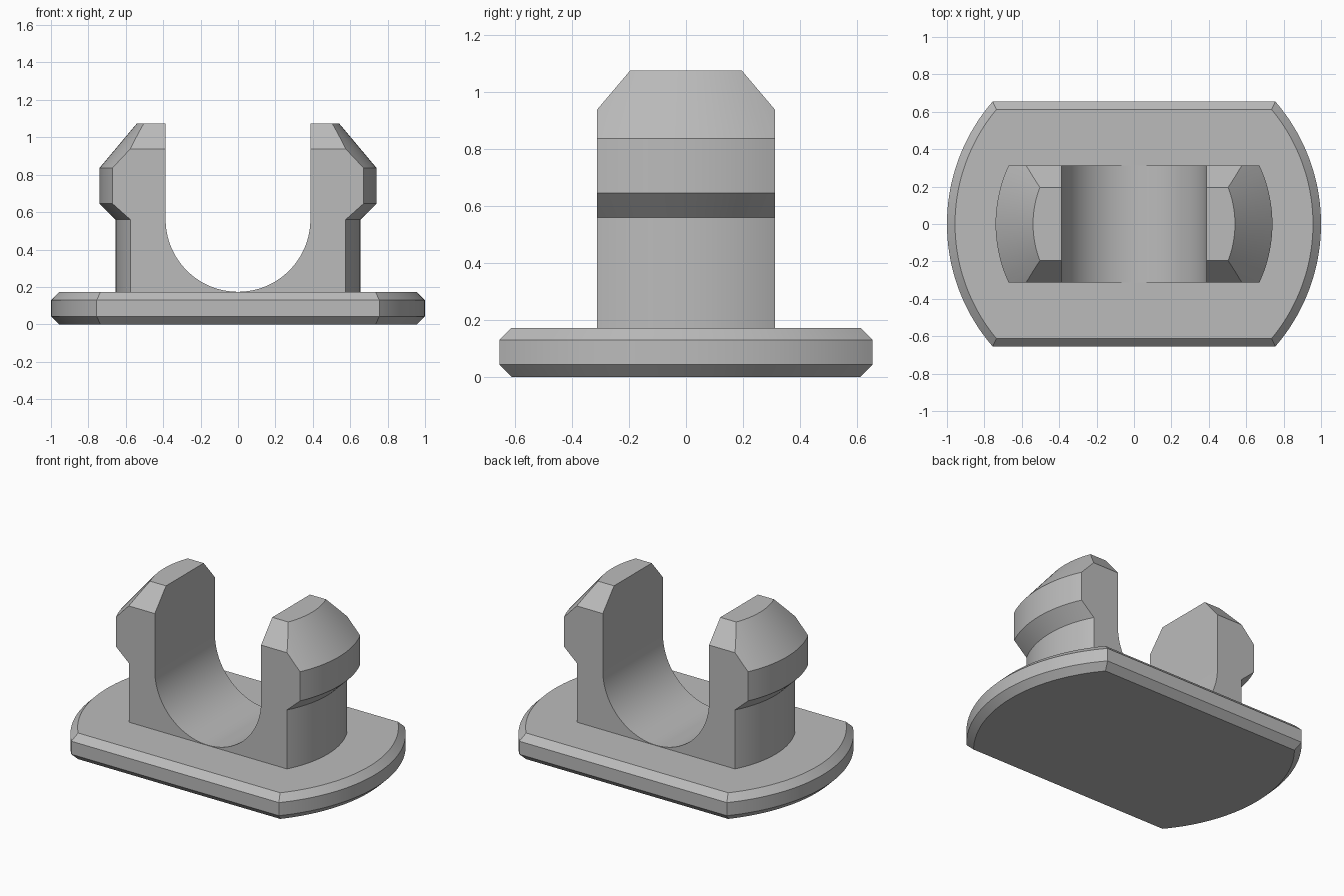
import bpy, bmesh, math

if "Cube" in bpy.data.objects:
    bpy.data.objects.remove(bpy.data.objects["Cube"])

grey = bpy.data.materials.new("plain_grey")
grey.diffuse_color = (0.5, 0.5, 0.5, 1)
grey.use_nodes = True
grey.node_tree.nodes["Principled BSDF"].inputs["Base Color"].default_value = grey.diffuse_color


def loft(name, rings):
    """Closed solid through rings that have equal point counts."""
    bm = bmesh.new()
    loops = [[bm.verts.new(p) for p in ring] for ring in rings]
    n = len(loops[0])
    for a, b in zip(loops, loops[1:]):
        for i in range(n):
            j = (i + 1) % n
            bm.faces.new((a[i], a[j], b[j], b[i]))
    bm.faces.new(loops[0][::-1])
    bm.faces.new(loops[-1])
    bmesh.ops.recalc_face_normals(bm, faces=bm.faces)
    me = bpy.data.meshes.new(name)
    bm.to_mesh(me)
    bm.free()
    me.materials.append(grey)
    ob = bpy.data.objects.new(name, me)
    bpy.context.collection.objects.link(ob)
    return ob


def smooth(ob):
    ob.data.shade_smooth()
    ob.data.set_sharp_from_angle(angle=math.radians(25))


def cut(ob, cutter, operation):
    mod = ob.modifiers.new("cut", 'BOOLEAN')
    mod.operation, mod.solver, mod.object = operation, 'EXACT', cutter
    dg = bpy.context.evaluated_depsgraph_get()
    me = bpy.data.meshes.new_from_object(ob.evaluated_get(dg))
    ob.modifiers.clear()
    ob.data = me
    bpy.data.objects.remove(cutter)


# Base flange: disc with two flat sides, chamfered top and bottom
def flange_ring(inset, z, n=48):
    r, h = 1 - inset, 0.655 - inset
    a = math.asin(h / r)
    arc = [-a + 2 * a * i / n for i in range(n + 1)]
    return [(r * math.cos(t + s), r * math.sin(t + s), z)
            for s in (0, math.pi) for t in arc]


C, TOP = 0.043, 0.172
flange = loft("base_flange", [flange_ring(C, 0), flange_ring(0, C),
                              flange_ring(0, TOP - C), flange_ring(C, TOP)])
smooth(flange)

# Clip body: turned profile with a snap ridge
SEG = 128
profile = [(0.655, 0.15), (0.655, 0.56), (0.74, 0.645),
           (0.74, 0.837), (0.54, 1.075)]
clip = loft("clip_prongs", [[(r * math.cos(2 * math.pi * i / SEG),
                              r * math.sin(2 * math.pi * i / SEG), z)
                             for i in range(SEG)] for r, z in profile])

# Trim to flat front and back with sloped upper corners
side = [(-0.313, 0.0), (0.313, 0.0), (0.313, 0.937), (0.196, 1.075),
        (0.152, 1.127), (-0.152, 1.127), (-0.196, 1.075), (-0.313, 0.937)]
cut(clip, loft("trim_cutter", [[(x, y, z) for y, z in side]
                               for x in (-1, 1)]), 'INTERSECT')

# U-shaped slot between the prongs
R = 0.387
slot = [(R * math.cos(t), 0.561 + R * math.sin(t))
        for t in (math.pi + math.pi * i / 64 for i in range(65))]
slot += [(R, 1.3), (-R, 1.3)]
cut(clip, loft("slot_cutter", [[(x, y, z) for x, z in slot]
                               for y in (-1, 1)]), 'DIFFERENCE')
smooth(clip)
